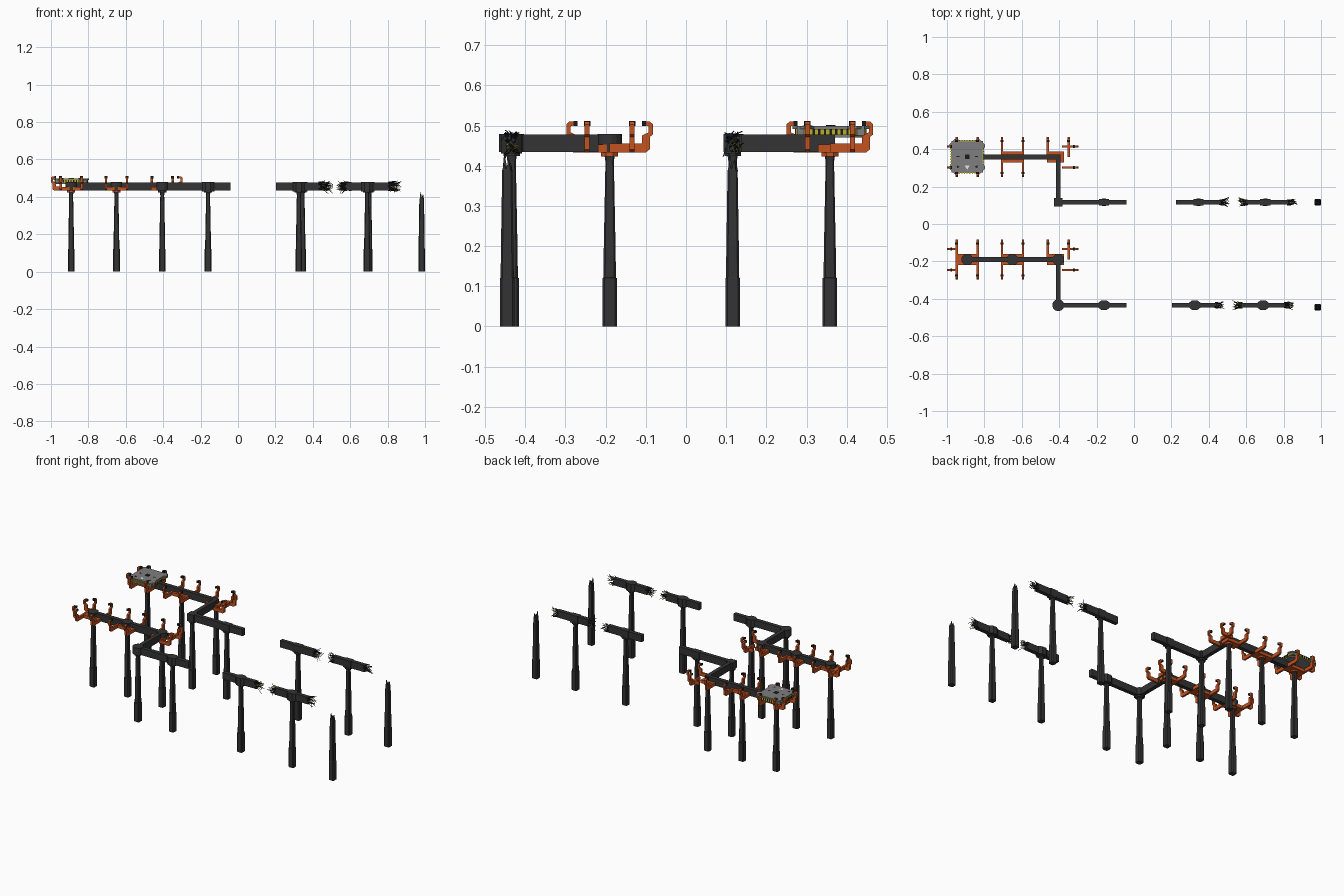
import bpy, bmesh, math, random
from mathutils import Matrix, Vector

if "Cube" in bpy.data.objects:
    bpy.data.objects.remove(bpy.data.objects["Cube"])

random.seed(4)

def mat(name, c):
    m = bpy.data.materials.new(name)
    m.diffuse_color = (*c, 1)
    m.use_nodes = True
    m.node_tree.nodes["Principled BSDF"].inputs["Base Color"].default_value = m.diffuse_color
    return m

DARK = mat("dark_metal", (0.034, 0.034, 0.035))
BLACK = mat("black", (0.012, 0.012, 0.013))
ORANGE = mat("orange", (0.55, 0.085, 0.015))
GREY = mat("grey_metal", (0.21, 0.21, 0.21))
YELLOW = mat("yellow", (0.5, 0.42, 0.02))
BLUE = mat("blue_wire", (0.02, 0.05, 0.2))
WHITE = mat("white", (0.8, 0.8, 0.8))

def finish(bm, name, m):
    bmesh.ops.recalc_face_normals(bm, faces=bm.faces)
    me = bpy.data.meshes.new(name)
    bm.to_mesh(me)
    bm.free()
    me.materials.append(m)
    ob = bpy.data.objects.new(name, me)
    bpy.context.collection.objects.link(ob)
    return ob

def box(bm, x0, x1, y0, y1, z0, z1, M=Matrix()):
    T = Matrix.Translation(((x0+x1)/2, (y0+y1)/2, (z0+z1)/2))
    S = Matrix.Diagonal((x1-x0, y1-y0, z1-z0, 1))
    bmesh.ops.create_cube(bm, size=1, matrix=M @ T @ S)

def prism(bm, pts, d, M=Matrix()):
    """Extrude a closed outline of 3D points along d."""
    f = bm.faces.new([bm.verts.new(M @ Vector(p)) for p in pts])
    r = bmesh.ops.extrude_face_region(bm, geom=[f])
    vs = [g for g in r["geom"] if isinstance(g, bmesh.types.BMVert)]
    bmesh.ops.translate(bm, verts=vs, vec=M.to_3x3() @ Vector(d))

def loft(bm, x, y, rings):
    """Chamfered square rings (half width, z) joined into a column."""
    prev = None
    for h, z in rings:
        c = h * 0.72
        sec = [(h, -c), (h, c), (c, h), (-c, h), (-h, c), (-h, -c), (-c, -h), (c, -h)]
        ring = [bm.verts.new((x+a, y+b, z)) for a, b in sec]
        if prev:
            for i in range(8):
                bm.faces.new((prev[i], prev[(i+1) % 8], ring[(i+1) % 8], ring[i]))
        else:
            bm.faces.new(ring[::-1])
        prev = ring
    bm.faces.new(prev)

def drum(bm, x, y, z0, z1, rx, ry, n):
    M = (Matrix.Translation((x, y, (z0+z1)/2)) @ Matrix.Diagonal((rx, ry, 1, 1))
         @ Matrix.Rotation(math.pi/n, 4, 'Z'))
    bmesh.ops.create_cone(bm, cap_ends=True, segments=n, radius1=1, radius2=1, depth=z1-z0, matrix=M)

def spike(bm, p, d, r, r2=0.0, n=4):
    d = Vector(d)
    M = Matrix.Translation(Vector(p) + d/2) @ d.to_track_quat('Z', 'Y').to_matrix().to_4x4()
    bmesh.ops.create_cone(bm, cap_ends=True, segments=n, radius1=r, radius2=r2, depth=d.length, matrix=M)

Z0, Z1, W = 0.434, 0.478, 0.0125
POST = [(0.0178, 0), (0.0178, 0.12), (0.0155, 0.122), (0.015, 0.18), (0.0105, 0.41), (0.014, 0.435)]
CLAW = [(0.09, .433), (0.1, .441), (0.1, .472), (0.108, .478), (0.108, .503), (0.1, .510),
        (0.088, .510), (0.086, .502), (0.097, .498), (0.097, .483), (0.08, .475), (0.08, .455)]

def claw(bm, pads, cx, cy, ang, side, start):
    """Hooked holding arm pointing along ang, set off to one side."""
    M = Matrix.Translation((cx, cy, 0)) @ Matrix.Rotation(ang, 4, 'Z')
    s = side * 0.056 - 0.006
    pts = [(start, s, .433)] + [(u, s, z) for u, z in CLAW] + [(start, s, .455)]
    prism(bm, pts, (0, 0.012, 0), M)
    box(pads, 0.08, 0.09, s-0.002, s+0.014, 0.499, 0.511, M)

def burst(shards, wires, x, y, s):
    """Torn beam end: jagged shards and loose wires pointing along s."""
    for i in range(12):
        oy, oz = random.uniform(-.010, .010), random.uniform(-.018, .018)
        d = (s*random.uniform(.015, .045), oy*random.uniform(.4, 1.6), oz*random.uniform(.2, .9))
        spike(shards, (x - s*.006, y+oy, .456+oz), d, random.uniform(.005, .009))
    for i in range(15):
        oy, oz = random.uniform(-.009, .009), random.uniform(-.014, .014)
        d1 = Vector((s*random.uniform(.02, .03), oy*1.1, oz*.8))
        d2 = Vector((s*random.uniform(.005, .025), random.uniform(-.016, .016), random.uniform(-.02, .014)))
        p = Vector((x - s*.004, y+oy, .456+oz))
        spike(wires[i % 3], p, d1, .0016, .0016)
        spike(wires[i % 3], p+d1, d2, .0016, .0012)

def line(name, yb, yf, yend, beams, round_joints):
    posts, rail, joints = bmesh.new(), bmesh.new(), bmesh.new()
    arms, pads, caps = bmesh.new(), bmesh.new(), bmesh.new()
    shards, wires = bmesh.new(), [bmesh.new() for _ in range(3)]
    stations = (-0.892, -0.65, -0.405)
    # zigzag rail
    box(rail, -0.892, -0.405+W, yb-W, yb+W, Z0, Z1)
    box(rail, -0.405-W, -0.405+W, yf, yb-W, Z0, Z1)
    box(rail, -0.405, -0.04, yf-W, yf+W, Z0, Z1)
    # separate beams with torn ends
    for x0, x1, px, torn_left in beams:
        box(rail, x0, x1, yf-W, yf+W, Z0, Z1)
        burst(shards, wires, x1, yf, 1)
        if torn_left:
            burst(shards, wires, x0, yf, -1)
    # posts
    plain = [(-0.405, yf), (-0.16, yf)] + [(b[2], yf) for b in beams]
    for x, y in [(x, yb) for x in stations] + plain:
        loft(posts, x, y, POST)
    for x, y in plain:
        drum(posts, x, y, 0.424, 0.436, 0.024, 0.022, 8)
    # joints on the rail
    if round_joints:
        for x in stations:
            drum(joints, x, yb, Z0, Z1+.001, 0.031, 0.031, 16)
        drum(joints, -0.405, yf, Z0, Z1+.001, 0.032, 0.032, 16)
        for x, y in plain[1:]:
            drum(joints, x, y, Z0-.004, Z1+.001, 0.036, 0.028, 8)
    else:
        box(joints, -0.428, -0.382, yf-.023, yf+.023, Z0, Z1+.001)
        for x, y in plain[1:]:
            box(joints, x-.027, x+.027, y-.017, y+.017, Z0-.004, Z1+.001)
    # station cradles: plate, cap and claws
    for i, x in enumerate(stations):
        box(arms, x-.061, x+.061 if i < 2 else x+.03, yb-.029, yb+.029, .433, .453)
        drum(caps, x, yb, 0.423, 0.434, 0.023, 0.023, 8)
        for s in (-1, 1):
            claw(arms, pads, x, yb, math.pi/2, s, 0.0)
            if i < 2:
                claw(arms, pads, x, yb, -math.pi/2, s, 0.0)
            if i == 0:
                claw(arms, pads, x, yb, math.pi, s, 0.05)
            if i == 2:
                claw(arms, pads, x, yb, 0, s, 0.02)
    # broken end post with a slanted tip
    end = bmesh.new()
    loft(end, 0.982, yend, [(.0178, 0), (.0178, .12), (.0165, .122), (.0155, .2), (.0125, .39)])
    for ox, oy, h in ((-.004, -.005, .045), (.005, .003, .03), (-.003, .006, .022), (.004, -.006, .018)):
        spike(end, (0.982+ox, yend+oy, .387), (ox*.5, oy*.5, h), .0085)
    for bm, part, m in ((posts, "posts", DARK), (rail, "rail", DARK), (joints, "joints", DARK),
                        (arms, "claw_arms", ORANGE), (pads, "claw_pads", BLACK),
                        (caps, "post_caps", ORANGE), (shards, "torn_shards", BLACK),
                        (wires[0], "yellow_wires", YELLOW), (wires[1], "blue_wires", BLUE),
                        (wires[2], "black_wires", BLACK), (end, "broken_post", DARK)):
        finish(bm, name + "_" + part, m)

line("back", 0.358, 0.116, 0.116,
     ((0.225, 0.465, 0.345, False), (0.60, 0.825, 0.702, True)), False)
line("front", -0.19, -0.434, -0.445,
     ((0.203, 0.44, 0.325, False), (0.572, 0.81, 0.69, True)), True)

# carried platform on the back line
PX, PY = -0.892, 0.36
P = Matrix.Translation((PX, PY, 0))

def outline(h, c, n, z):
    """Chamfered square, each side notched inwards by n."""
    pts = []
    for k in range(4):
        R = Matrix.Rotation(k*math.pi/2, 3, 'Z')
        for p in ((h, -h+c), (h, -.05), (h-n, -.042), (h-n, .042), (h, .05), (h, h-c)):
            pts.append(R @ Vector((*p, z)))
    return pts

b = bmesh.new()
prism(b, outline(.088, .026, .001, .477), (0, 0, .015), P)
finish(b, "platform_yellow_core", YELLOW)
b = bmesh.new()
prism(b, outline(.095, .03, .013, .491), (0, 0, .008), P)
prism(b, outline(.084, .03, .001, .470), (0, 0, .008), P)
for sx in (-1, 1):
    for sy in (-1, 1):
        cx, cy = sx*.07, sy*.07
        box(b, cx-.014, cx+.014, cy-.014, cy+.014, .475, .4985, P)
finish(b, "platform_grey_deck", GREY)
# dark stripes round the rim
b = bmesh.new()
for k in range(4):
    M = P @ Matrix.Rotation(k*math.pi/2, 4, 'Z')
    for j in range(-3, 4):
        box(b, .085, .089, j*.014-.003, j*.014+.003, .478, .491, M)
# dark hatch and vents on the deck
box(b, -.012, .012, -.012, .012, .498, .502, P)
for sx in (-1, 1):
    box(b, sx*.05-.008, sx*.05+.008, -.003, .003, .498, .5, P)
    prism(b, [(sx*.055, -.045, .498), (sx*.04, -.055, .498), (sx*.055, -.062, .498)], (0, 0, .002), P)
finish(b, "platform_dark_details", BLACK)
b = bmesh.new()
prism(b, [(-.014, -.046, .498), (.014, -.046, .498), (0, -.07, .498)], (0, 0, .002), P)
finish(b, "platform_white_marker", WHITE)
